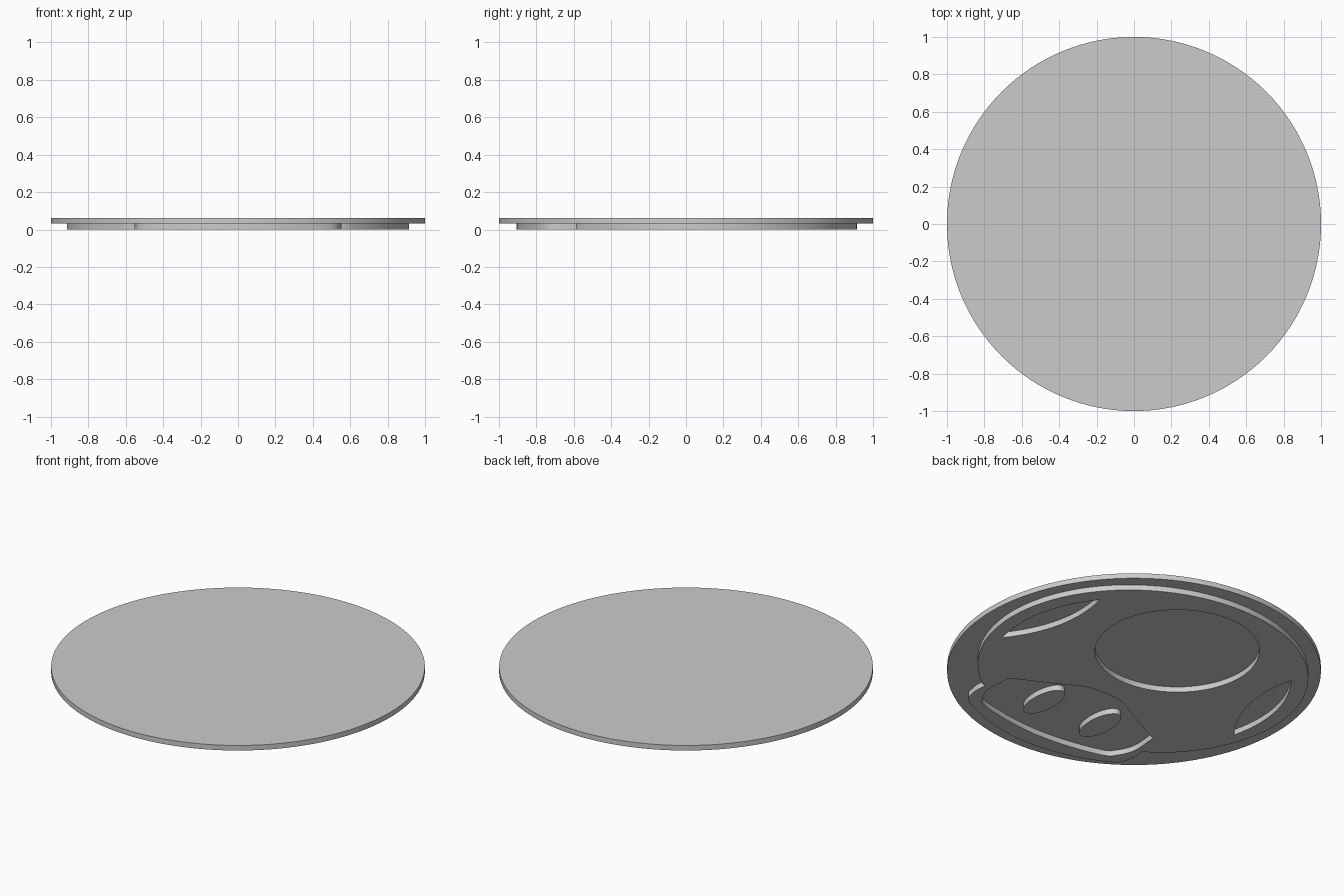
import bpy, math
from mathutils import Vector

cube = bpy.data.objects.get("Cube")
if cube:
    bpy.data.objects.remove(cube)

BASE_Z, TOP_Z = 0.032, 0.062     # underside and top of the round plate
SINK = 0.004                     # how far the relief sinks into the plate

grey = bpy.data.materials.new("plain_grey")
grey.use_nodes = True
grey.diffuse_color = (0.6, 0.6, 0.6, 1)
grey.node_tree.nodes["Principled BSDF"].inputs["Base Color"].default_value = (0.6, 0.6, 0.6, 1)


def finish(obj, name):
    obj.name = name
    obj.data.materials.clear()
    obj.data.materials.append(grey)
    bpy.ops.object.select_all(action='DESELECT')
    obj.select_set(True)
    bpy.context.view_layer.objects.active = obj
    bpy.ops.object.shade_smooth_by_angle(angle=math.radians(30))


def disc(name, x, y, rx, ry, z0, z1, sides):
    bpy.ops.mesh.primitive_cylinder_add(vertices=sides, radius=1, depth=1,
                                        location=(x, y, (z0 + z1) / 2))
    obj = bpy.context.object
    obj.scale = (rx, ry, z1 - z0)
    bpy.ops.object.transform_apply(location=False, rotation=False, scale=True)
    finish(obj, name)


def ellipse(cx, cy, rx, ry, start=0.0, end=math.tau, n=96):
    return [(cx + rx * math.cos(start + (end - start) * i / n),
             cy + ry * math.sin(start + (end - start) * i / n)) for i in range(n)]


def smooth(points, steps=10):
    """Smooth open path through the points, without its last point."""
    p = [Vector(q) for q in points]
    p = [2 * p[0] - p[1]] + p + [2 * p[-1] - p[-2]]
    path = []
    for a, b, c, d in zip(p, p[1:], p[2:], p[3:]):
        for i in range(steps):
            t = i / steps
            path.append(tuple(0.5 * (2 * b + (c - a) * t + (2 * a - 5 * b + 4 * c - d) * t * t
                                     + (3 * b - a - 3 * c + d) * t ** 3)))
    return path


def mirrored(half):
    """Complete a path that ends on the y axis."""
    return half + [(-x, y) for x, y in reversed(half[:-1])]


def lens(cx, cy, length, width, angle, n=24):
    """Pointed oval made of two equal arcs."""
    pts = []
    for side in (1, -1):
        for i in range(n):
            s = side * (1 - 2 * i / n)
            h = side * width * (1 - s * s)
            u = s * length
            pts.append((cx + u * math.cos(angle) - h * math.sin(angle),
                        cy + u * math.sin(angle) + h * math.cos(angle)))
    return pts


def relief(name, loops, z0, z1):
    """Flat plate: the first loop is its outline, the rest are openings."""
    curve = bpy.data.curves.new(name, 'CURVE')
    curve.dimensions = '2D'
    curve.fill_mode = 'BOTH'
    curve.extrude = (z1 - z0) / 2
    for loop in loops:
        spline = curve.splines.new('POLY')
        spline.points.add(len(loop) - 1)
        for point, (x, y) in zip(spline.points, loop):
            point.co = (x, y, 0, 1)
        spline.use_cyclic_u = True
    obj = bpy.data.objects.new(name, curve)
    obj.location.z = (z0 + z1) / 2
    bpy.context.collection.objects.link(obj)
    bpy.ops.object.select_all(action='DESELECT')
    obj.select_set(True)
    bpy.context.view_layer.objects.active = obj
    bpy.ops.object.convert(target='MESH')
    obj = bpy.context.object
    bpy.ops.object.mode_set(mode='EDIT')
    bpy.ops.mesh.select_all(action='SELECT')
    bpy.ops.mesh.remove_doubles(threshold=0.0001)
    bpy.ops.mesh.normals_make_consistent(inside=False)
    bpy.ops.object.mode_set(mode='OBJECT')
    finish(obj, name)


# Round plate
disc("round_plate", 0, 0, 1, 1, BASE_Z, TOP_Z, 128)

# Raised outline: oval body with a bulging muzzle at the front
GAP = 0.68
body = ellipse(0, 0.075, 0.915, 0.84, GAP - math.pi / 2, 1.5 * math.pi - GAP)
bulge = smooth(mirrored([(-0.55, -0.585), (-0.55, -0.68), (-0.5, -0.775), (-0.25, -0.875), (0, -0.905)]))
outline = body + bulge + [(0.55, -0.585)]

# Openings in the raised plate
muzzle_front = mirrored([(-0.5, -0.44), (-0.51, -0.6), (-0.47, -0.7), (-0.41, -0.75), (-0.2, -0.795), (0, -0.81)])
muzzle_back = mirrored([(-0.5, -0.44), (-0.3, -0.34), (-0.13, -0.25), (0, -0.235)])
muzzle_hole = smooth(muzzle_front) + smooth(muzzle_back[::-1])
round_hole = ellipse(0, 0.36, 0.44, 0.44)
side_holes = [lens(0.74 * s, 0.19, 0.33, 0.08, math.pi / 2 + 0.214 * s) for s in (1, -1)]
relief("raised_face", [outline, muzzle_hole, round_hole] + side_holes, 0, BASE_Z + SINK)

# Oval islands inside the muzzle opening
for side, x in (("left", 0.195), ("right", -0.195)):
    disc(side + "_oval_island", x, -0.515, 0.07, 0.152, 0, BASE_Z + SINK, 48)
